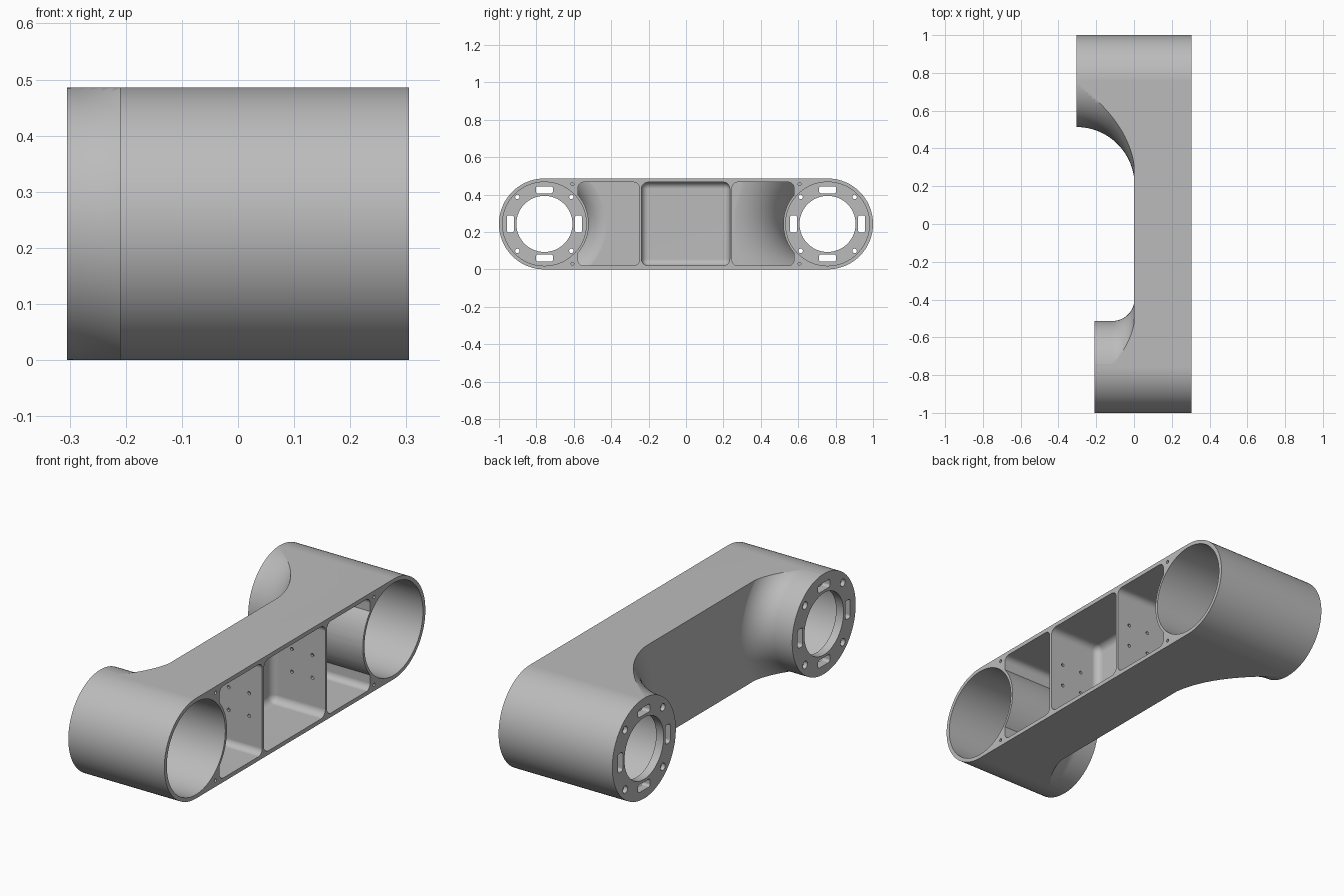
import bpy, bmesh, math
from mathutils import Matrix, Vector

if "Cube" in bpy.data.objects:
    bpy.data.objects.remove(bpy.data.objects["Cube"], do_unlink=True)

R = 0.243          # outer radius of both hubs, also half the height
HUB = 0.757        # hub axis distance from the middle
LEFT = 0.305       # open side
HUBS = [(1, -0.305, -0.305, 0.308), (-1, -0.21, -0.115, 0.118)]  # side, end x, fillet centre x, fillet radius
WALL = 0.02
SEG = 96


def make(name, bm):
    bmesh.ops.recalc_face_normals(bm, faces=bm.faces)
    mesh = bpy.data.meshes.new(name)
    bm.to_mesh(mesh)
    bm.free()
    ob = bpy.data.objects.new(name, mesh)
    bpy.context.collection.objects.link(ob)
    return ob


def box(name, x, y, z, axis_round=0.0, full_round=0.0):
    """Box from ranges; rounds the edges along x, or all of them."""
    bm = bmesh.new()
    bmesh.ops.create_cube(bm, size=1)
    for v in bm.verts:
        v.co = [lo + (c + 0.5) * (hi - lo) for c, (lo, hi) in zip(v.co, (x, y, z))]
    edges = list(bm.edges)
    if not full_round:
        edges = [e for e in edges if abs((e.verts[0].co - e.verts[1].co).normalized().x) > 0.9]
    size = axis_round or full_round
    if size:
        bmesh.ops.bevel(bm, geom=edges, offset=size, segments=8, profile=0.5, affect='EDGES')
    return make(name, bm)


def rod(name, a, b, radius, seg=SEG):
    """Cylinder between two points."""
    a, b = Vector(a), Vector(b)
    bm = bmesh.new()
    turn = Vector((0, 0, 1)).rotation_difference(b - a).to_matrix().to_4x4()
    bmesh.ops.create_cone(bm, cap_ends=True, segments=seg, radius1=radius, radius2=radius,
                          depth=(b - a).length, matrix=Matrix.Translation((a + b) / 2) @ turn)
    return make(name, bm)


def cut(target, cutter):
    mod = target.modifiers.new("cut", 'BOOLEAN')
    mod.operation, mod.solver, mod.object = 'DIFFERENCE', 'EXACT', cutter
    bpy.context.view_layer.objects.active = target
    bpy.ops.object.modifier_apply(modifier=mod.name)
    bpy.data.objects.remove(cutter, do_unlink=True)


def flare(side, centre, radius, inset):
    """Hub turned about its axis, flaring into the plate with a fillet."""
    base, r = R + 0.0005 - inset, radius + inset
    mid = R + 0.0005 + radius
    pts = [(0, -0.6), (base, -0.6)]
    for i in range(25):
        a = math.pi / 2 * i / 24
        pts.append((mid - r * math.cos(a), centre + r * math.sin(a)))
    pts += [(mid, 0.2), (0, 0.2)]
    bm = bmesh.new()
    vs = [bm.verts.new((x, side * HUB + d, R)) for d, x in pts]
    es = [bm.edges.new(p) for p in zip(vs, vs[1:])]
    bmesh.ops.spin(bm, geom=vs + es, cent=(0, side * HUB, R), axis=(1, 0, 0),
                   angle=2 * math.pi, steps=SEG, use_merge=True)
    bmesh.ops.remove_doubles(bm, verts=bm.verts, dist=1e-5)
    return make("flare", bm)


def recess(inset):
    """Space between the hubs, behind the plate."""
    ob = box("recess", (-0.5, inset), (-HUB, HUB), (-0.2, 0.7))
    for side, end, centre, radius in HUBS:
        cut(ob, flare(side, centre, radius, inset))
    return ob


# Body: stadium-shaped block, with the recess and shorter hub cut away
bm = bmesh.new()
ring = []
for side in (1, -1):
    for i in range(SEG // 2 + 1):
        a = math.pi * i / (SEG // 2)
        ring.append(bm.verts.new((-0.305, side * (HUB + R * math.sin(a)), R + side * R * math.cos(a))))
face = bm.faces.new(ring)
top = bmesh.ops.extrude_face_region(bm, geom=[face])["geom"]
bmesh.ops.translate(bm, vec=(0.305 + LEFT, 0, 0), verts=[g for g in top if isinstance(g, bmesh.types.BMVert)])
body = make("arm_body", bm)
cut(body, box("trim", (-0.5, HUBS[1][1]), (-1.2, 0), (-0.2, 0.7)))
cut(body, recess(0))

# Pockets: the middle one is a rounded tray, the outer ones follow the hubs
cut(body, box("middle_pocket", (WALL, 0.5), (-0.238, 0.234), (0.02, 0.466), full_round=0.035))
for side, inner in ((1, 0.246), (-1, 0.25)):
    ys = sorted((side * inner, side * 0.577))
    pocket = box("outer_pocket", (-0.28, 0.5), ys, (0.02, 0.466), axis_round=0.03)
    cut(pocket, recess(WALL))
    cut(pocket, rod("tube", (-0.6, side * HUB, R), (0.6, side * HUB, R), 0.237))
    cut(body, pocket)

# Hubs: bore, end opening, slots and bolt holes
for side, end, centre, radius in HUBS:
    y = side * HUB
    cut(body, rod("bore", (end + 0.04, y, R), (0.5, y, R), 0.224))
    cut(body, rod("opening", (end - 0.1, y, R), (end + 0.1, y, R), 0.15))
    for k in range(4):
        a = k * math.pi / 2
        dy, dz = math.cos(a) * 0.182, math.sin(a) * 0.182
        hy, hz = (0.019, 0.046) if k % 2 == 0 else (0.046, 0.019)
        cut(body, box("slot", (end - 0.1, end + 0.1), (y + dy - hy, y + dy + hy),
                      (R + dz - hz, R + dz + hz), axis_round=0.012))
        a += math.pi / 4
        by, bz = y + math.cos(a) * 0.204, R + math.sin(a) * 0.204
        cut(body, rod("bolt_hole", (end - 0.1, by, bz), (end + 0.1, by, bz), 0.012, 20))
        cut(body, rod("counterbore", (end - 0.1, by, bz), (end + 0.02, by, bz), 0.018, 20))
    # Cover screw holes in the open rim
    for dz in (-0.213, 0.213):
        cut(body, rod("screw_hole", (0.2, side * 0.607, R + dz), (0.4, side * 0.607, R + dz), 0.008, 16))

# Screw holes through the two dividers
for y in (-0.244, 0.24):
    for x in (0.125, 0.235):
        for z in (-0.055, 0.055):
            cut(body, rod("divider_hole", (x, y - 0.02, R + z), (x, y + 0.02, R + z), 0.008, 16))

# Finish
grey = bpy.data.materials.new("grey")
grey.use_nodes = True
grey.diffuse_color = (0.5, 0.5, 0.5, 1)
grey.node_tree.nodes["Principled BSDF"].inputs["Base Color"].default_value = (0.5, 0.5, 0.5, 1)
body.data.materials.clear()
body.data.materials.append(grey)
bpy.ops.object.select_all(action='DESELECT')
body.select_set(True)
bpy.context.view_layer.objects.active = body
bpy.ops.object.shade_smooth_by_angle(angle=math.radians(30))
normals = body.modifiers.new("even_shading", 'WEIGHTED_NORMAL')
normals.keep_sharp = True
